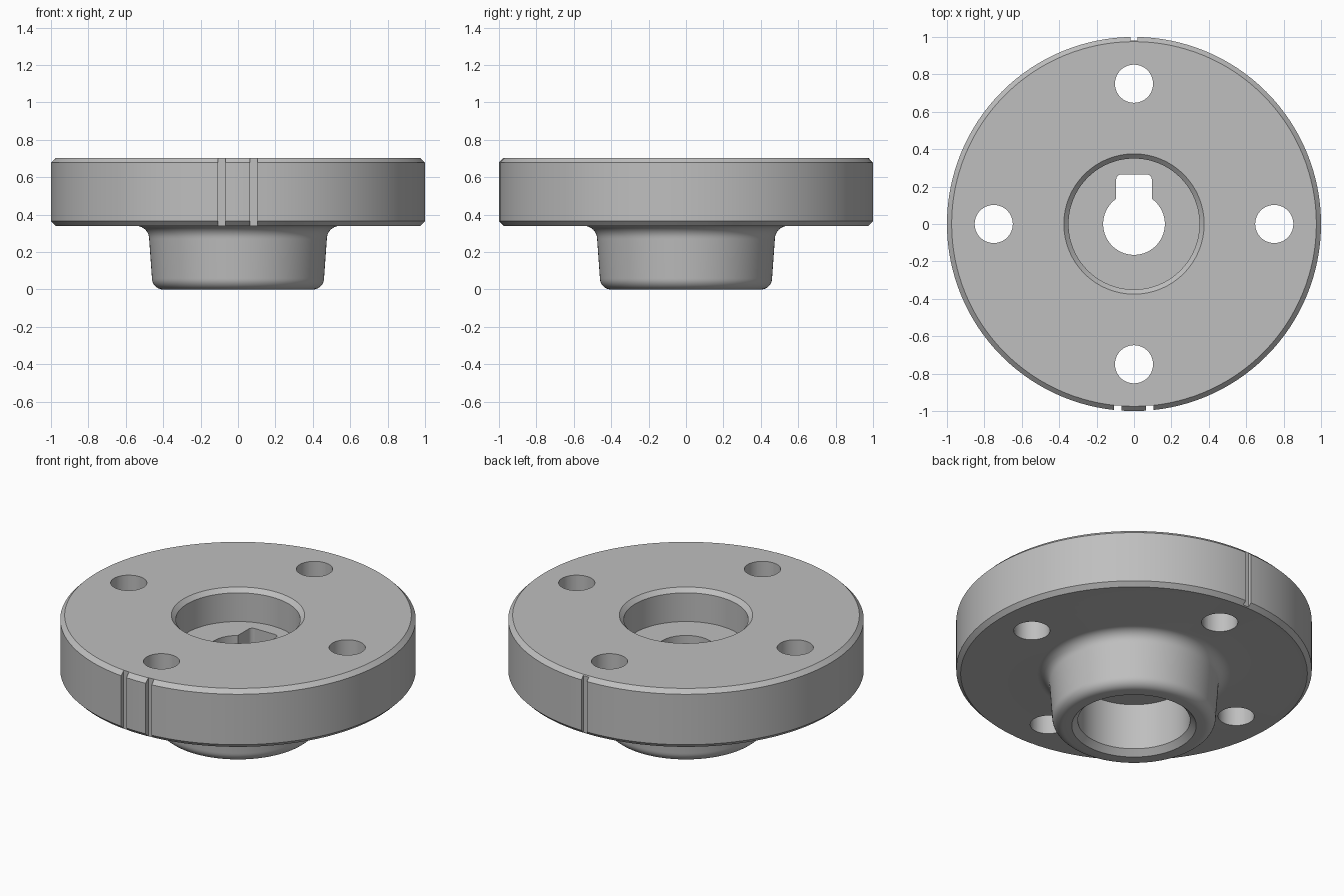
import bpy, bmesh
from math import cos, sin, pi, radians
from mathutils import Vector

cube = bpy.data.objects.get("Cube")
if cube:
    bpy.data.objects.remove(cube, do_unlink=True)

steel = bpy.data.materials.new("grey_steel")
steel.use_nodes = True
grey = (0.52, 0.52, 0.52, 1)
steel.diffuse_color = grey
steel.node_tree.nodes["Principled BSDF"].inputs["Base Color"].default_value = grey


def arc(cx, cz, r, start, end, steps=8):
    """Points of a fillet in the radius/height plane."""
    angles = [radians(start + (end - start) * i / steps) for i in range(steps + 1)]
    return [(cx + r * cos(a), cz + r * sin(a)) for a in angles]


def make_object(name, bm):
    bmesh.ops.recalc_face_normals(bm, faces=bm.faces)
    mesh = bpy.data.meshes.new(name)
    bm.to_mesh(mesh)
    bm.free()
    mesh.materials.append(steel)
    obj = bpy.data.objects.new(name, mesh)
    bpy.context.collection.objects.link(obj)
    return obj


def lathe(name, profile, steps=128):
    bm = bmesh.new()
    verts = [bm.verts.new((r, 0, z)) for r, z in profile]
    edges = [bm.edges.new((v, verts[i - 1])) for i, v in enumerate(verts)]
    bmesh.ops.spin(bm, geom=verts + edges, cent=(0, 0, 0), axis=(0, 0, 1),
                   angle=2 * pi, steps=steps)
    bmesh.ops.remove_doubles(bm, verts=bm.verts, dist=1e-4)
    return make_object(name, bm)


def box(name, size, centre, corner=0):
    bm = bmesh.new()
    bmesh.ops.create_cube(bm, size=1)
    bmesh.ops.scale(bm, vec=size, verts=bm.verts)
    bmesh.ops.translate(bm, vec=centre, verts=bm.verts)
    if corner:
        upright = [e for e in bm.edges
                   if abs(e.verts[0].co.z - e.verts[1].co.z) > 0.01]
        bmesh.ops.bevel(bm, geom=upright, offset=corner, segments=4,
                        profile=0.5, affect='EDGES')
    return make_object(name, bm)


def cylinder(name, radius, centre):
    bm = bmesh.new()
    bmesh.ops.create_cone(bm, cap_ends=True, segments=48, radius1=radius,
                          radius2=radius, depth=1)
    bmesh.ops.translate(bm, vec=centre, verts=bm.verts)
    return make_object(name, bm)


# Flange, hub, stepped bore and thin web as one turned section
outside = [(0.35, 0)] + arc(0.4, 0.06, 0.06, -90, 0)
outside += arc(0.545, 0.27, 0.07, 180, 90)
outside += [(0.975, 0.34), (1, 0.365), (1, 0.678), (0.975, 0.703)]
recess = [(0.375, 0.703), (0.35, 0.678), (0.35, 0.5)]
bore = [(0.165, 0.5), (0.165, 0.32), (0.316, 0.32), (0.316, 0.034)]
flange = lathe("flanged_hub", outside + recess + bore)

# Four bolt holes
cutters = []
for i in range(4):
    a = i * pi / 2
    cutters.append(cylinder("bolt_hole_cutter",
                            0.102, Vector((0.75 * cos(a), 0.75 * sin(a), 0.5))))

# Keyway in the web, and index grooves in the rim
cutters.append(box("keyway_cutter", (0.19, 0.215, 0.3), (0, 0.1575, 0.43), 0.025))
for x, y in ((-0.087, -1.02), (0.084, -1.02), (0, 1.03)):
    cutters.append(box("rim_groove_cutter", (0.038, 0.1, 0.6), (x, y, 0.52)))

for cutter in cutters:
    cutter.hide_render = True
    mod = flange.modifiers.new("cut", 'BOOLEAN')
    mod.operation = 'DIFFERENCE'
    mod.solver = 'EXACT'
    mod.object = cutter

# Apply the cuts and discard the cutters
bpy.ops.object.select_all(action='DESELECT')
bpy.context.view_layer.objects.active = flange
flange.select_set(True)
for mod in list(flange.modifiers):
    bpy.ops.object.modifier_apply(modifier=mod.name)
for cutter in cutters:
    bpy.data.objects.remove(cutter, do_unlink=True)

bpy.ops.object.shade_smooth_by_angle(angle=radians(30))
